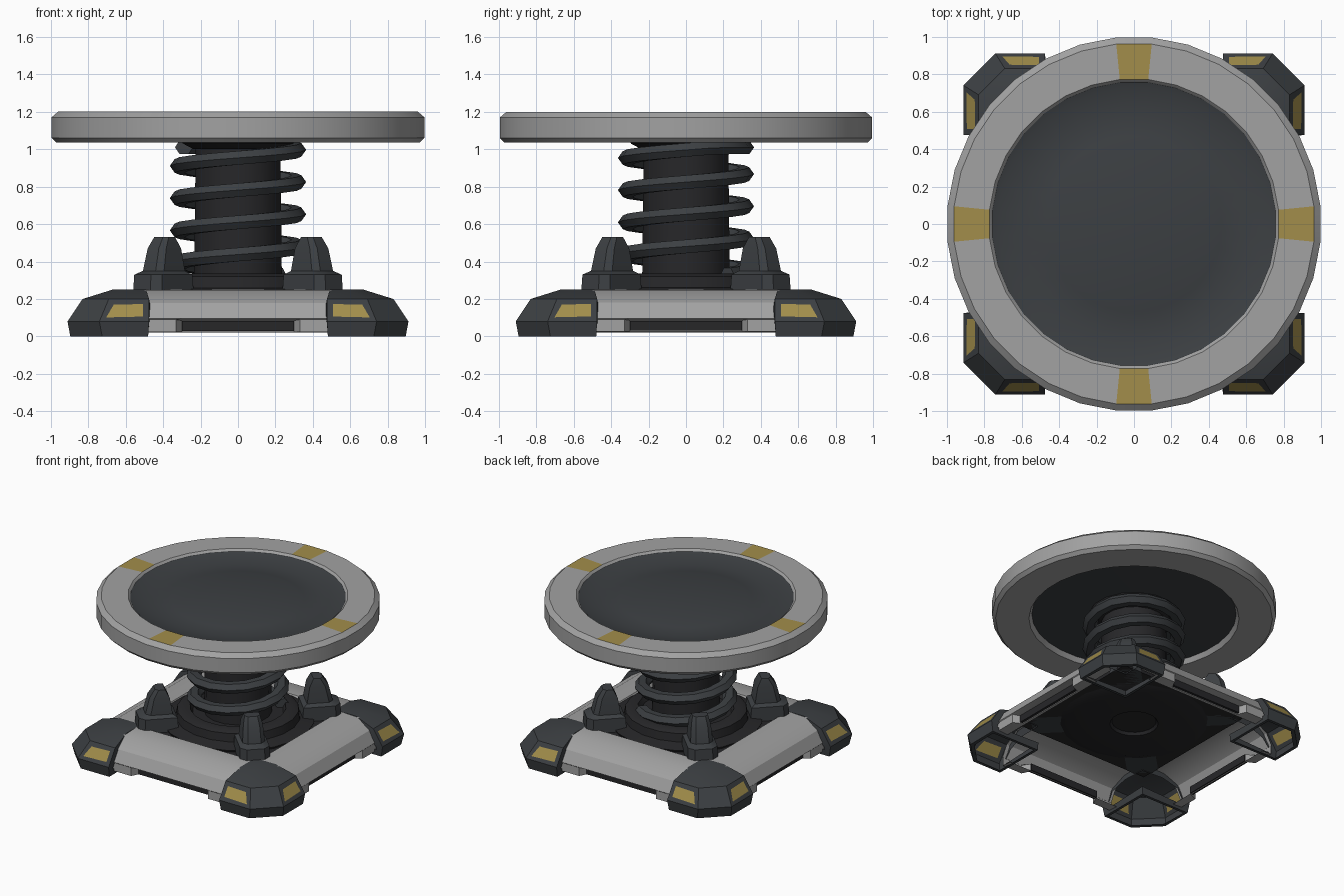
import bpy, bmesh
from math import sin, cos, pi, radians
from mathutils import Matrix

if "Cube" in bpy.data.objects:
    bpy.data.objects.remove(bpy.data.objects["Cube"])


def colour(name, rgb):
    m = bpy.data.materials.new(name)
    m.diffuse_color = (*rgb, 1)
    m.use_nodes = True
    m.node_tree.nodes["Principled BSDF"].inputs["Base Color"].default_value = m.diffuse_color
    return m


DARK = colour("dark_metal", (0.045, 0.05, 0.055))
BLACK = colour("black_metal", (0.02, 0.02, 0.022))
GREY = colour("light_panel", (0.36, 0.36, 0.36))
YELLOW = colour("worn_yellow", (0.36, 0.27, 0.07))


def loft(name, rings, mat, loop=False, shell=False, turn=0, edit=None, angle=30):
    """Skin equal-sized point rings. loop joins last ring to first; shell leaves an open strip."""
    bm = bmesh.new()
    vs = [[bm.verts.new(p) for p in r] for r in rings]
    n, m = len(rings[0]), len(rings)
    for j in range(m if loop else m - 1):
        a, b = vs[j], vs[(j + 1) % m]
        for i in range(n - 1 if shell else n):
            k = (i + 1) % n
            bm.faces.new((a[i], a[k], b[k], b[i]))
    if not loop and not shell:
        bm.faces.new(vs[0])
        bm.faces.new(vs[-1])
    bmesh.ops.recalc_face_normals(bm, faces=bm.faces)
    if edit:
        edit(bm)
    bm.transform(Matrix.Rotation(turn, 4, 'Z'))
    me = bpy.data.meshes.new(name)
    bm.to_mesh(me)
    bm.free()
    me.materials.append(mat)
    me.materials.append(YELLOW)
    ob = bpy.data.objects.new(name, me)
    bpy.context.collection.objects.link(ob)
    bpy.ops.object.select_all(action='DESELECT')
    ob.select_set(True)
    bpy.context.view_layer.objects.active = ob
    bpy.ops.object.shade_smooth_by_angle(angle=radians(angle))
    return ob


def lathe(name, profile, mat, n=24, **kw):
    rings = [[(r * cos(2 * pi * (i + .5) / n), r * sin(2 * pi * (i + .5) / n), z)
              for i in range(n)] for r, z in profile]
    return loft(name, rings, mat, **kw)


def box(name, x0, x1, y0, y1, z0, z1, mat, turn=0):
    rings = [[(x0, y0, z), (x1, y0, z), (x1, y1, z), (x0, y1, z)] for z in (z0, z1)]
    return loft(name, rings, mat, turn=turn)


# Landing plate: outer ring with four worn yellow marks, and dark stepped disc
def paint_ring(bm):
    for f in bm.faces:
        c = f.calc_center_median()
        if f.normal.z > .9 and min(abs(c.x), abs(c.y)) < .13:
            f.material_index = 1


lathe("plate_ring", [(.75, 1.175), (.775, 1.2), (.965, 1.2), (1, 1.17), (1, 1.06),
                     (.975, 1.035), (.74, 1.035), (.72, 1.07)],
      GREY, n=32, loop=True, edit=paint_ring)
lathe("plate_disc", [(.3, 1.065), (.74, 1.07), (.77, 1.12), (.76, 1.185), (.73, 1.175),
                     (.60, 1.155), (.47, 1.165), (.43, 1.175)], DARK, n=32, angle=20)
lathe("plate_boss", [(.24, 1.0), (.30, 1.03), (.32, 1.07)], BLACK, n=16)

# Central column and coil spring
lathe("column", [(.24, .22), (.23, 1.04)], BLACK, n=16)
coil = []
for s in range(70):
    t = pi / 4 + 2 * pi * s / 16
    z = .33 + .172 * s / 16
    coil.append([((.312 + .052 * cos(a)) * cos(t), (.312 + .052 * cos(a)) * sin(t),
                  min(z, 1.01) + .042 * sin(a)) for a in [2 * pi * k / 6 for k in range(6)]])
loft("coil_spring", coil, DARK, angle=50)

# Round spring seat and raised floor of the hollow base
lathe("spring_seat", [(.15, .21), (.17, .18), (.46, .18), (.52, .20), (.54, .24), (.44, .26),
                      (.43, .32), (.40, .335), (.34, .335), (.32, .30), (.2, .30)],
      BLACK, n=20, loop=True)
box("floor_plate", -.56, .56, -.56, .56, .20, .225, BLACK)


# Corner foot outline at one height: outer reach a, chamfer c, inner limit b
def foot_ring(z, a, c, b):
    return [(b, b, z), (a, b, z), (a, a - c, z), (a - c, a, z), (b, a, z)]


# Yellow patches on the outer slopes; foot is hollow from below
def edit_foot(bm):
    marks = [f for f in bm.faces if .12 < f.calc_center_median().z < .19
             and max(f.normal.x, f.normal.y) > .8]
    bottom = [f for f in bm.faces if f.normal.z < -.9]
    inner = [f for f in bm.faces if min(f.normal.x, f.normal.y) < -.6]
    bmesh.ops.inset_individual(bm, faces=marks, thickness=.045)
    for f in marks:
        f.material_index = 1
    bmesh.ops.inset_region(bm, faces=inner, thickness=.06)
    bmesh.ops.inset_region(bm, faces=bottom, thickness=.03)
    bmesh.ops.delete(bm, geom=bottom + inner, context='FACES')


# Side beam shell section (distance out, height), with or without the vent notch
def beam_ring(x, notch):
    yc, zd = (.775, .085) if notch else (.84, .09)
    pts = [(.76, .02), (yc, .025), (yc, zd), (.845, .095),
           (.80, .18), (.69, .245), (.53, .25), (.50, .2)]
    return [(x, -y, z) for y, z in pts]


# Bracket cross-section: radial span and half width
def bracket_ring(z, r0, r1, w):
    c = w * .4
    return [(r0, -w, z), (r1 - c, -w, z), (r1, -w + c, z),
            (r1, w - c, z), (r1 - c, w, z), (r0, w, z)]


for k, side in enumerate(("back_right", "back_left", "front_left", "front_right")):
    q = k * pi / 2
    loft(side + "_foot", [foot_ring(0, .895, .17, .48), foot_ring(.08, .91, .17, .475),
                          foot_ring(.20, .83, .14, .475), foot_ring(.25, .67, .08, .49)],
         DARK, turn=q, edit=edit_foot)
    loft(side + "_bracket", [bracket_ring(.20, .44, .73, .11), bracket_ring(.33, .45, .72, .105),
                             bracket_ring(.35, .48, .67, .08), bracket_ring(.47, .50, .64, .07),
                             bracket_ring(.53, .53, .60, .055)], DARK, turn=q + pi / 4)
for k, side in enumerate(("front", "right", "back", "left")):
    q = k * pi / 2
    loft(side + "_beam", [beam_ring(-.50, 0), beam_ring(-.33, 0), beam_ring(-.30, 1),
                          beam_ring(.30, 1), beam_ring(.33, 0), beam_ring(.50, 0)],
         GREY, shell=True, turn=q)
    box(side + "_vent", -.30, .30, -.795, -.765, .03, .083, BLACK, turn=q)
